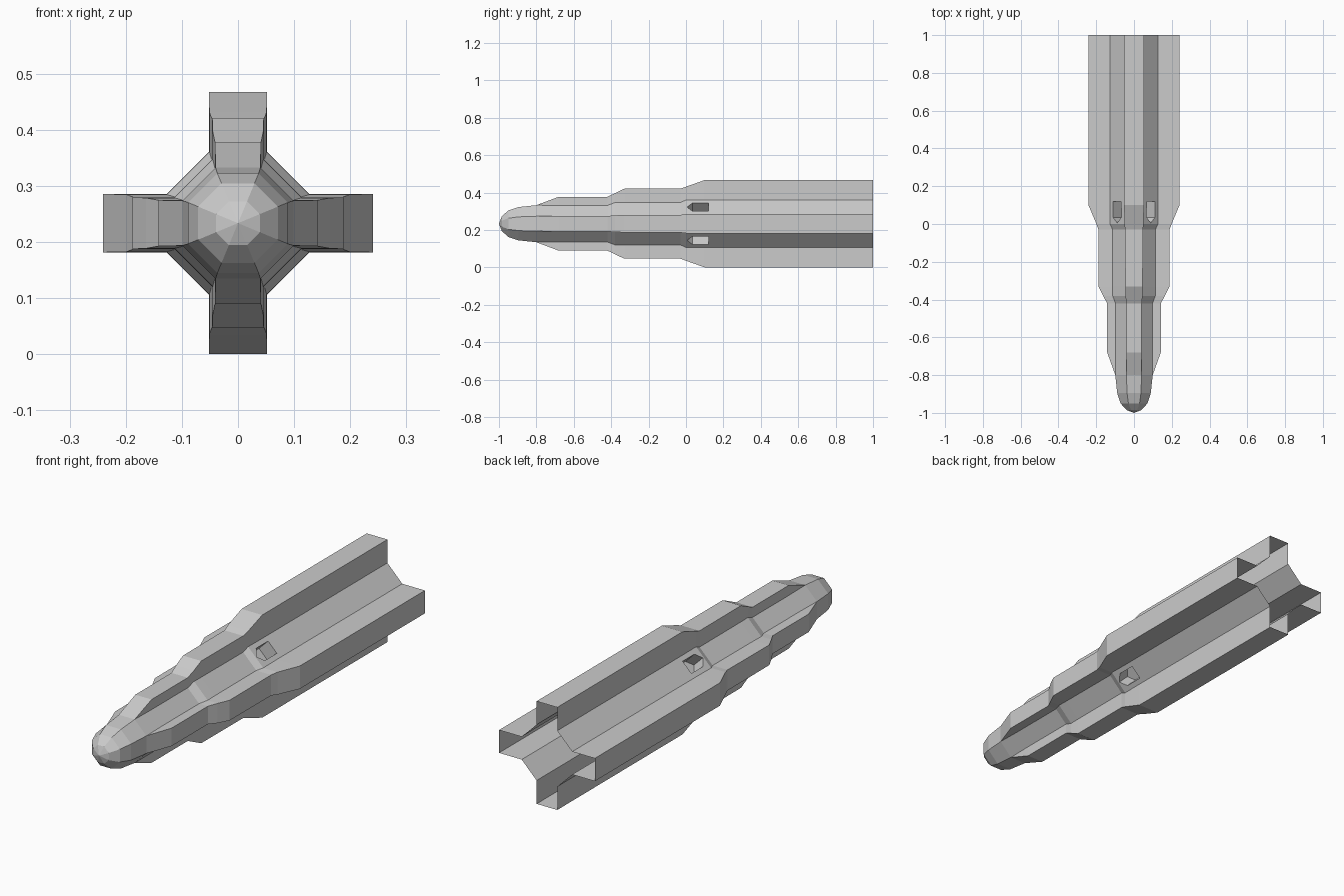
import bpy, bmesh
from math import sin, cos, pi
from mathutils import Vector

if "Cube" in bpy.data.objects:
    bpy.data.objects.remove(bpy.data.objects["Cube"])

AXIS_Z = 0.2335

# stations along the body: y, vertical arm reach, side arm reach, core half size, arm half width
STATIONS = [
    (1.00, 0.2335, 0.241, 0.127, 0.052),
    (0.10, 0.2335, 0.241, 0.127, 0.052),
    (0.00, 0.198, 0.199, 0.127, 0.051),
    (-0.03, 0.187, 0.188, 0.113, 0.047),
    (-0.33, 0.187, 0.188, 0.113, 0.046),
    (-0.38, 0.163, 0.164, 0.113, 0.045),
    (-0.42, 0.144, 0.142, 0.098, 0.041),
    (-0.68, 0.144, 0.142, 0.098, 0.041),
    (-0.80, 0.099, 0.099, 0.097, 0.040),
]
# rounded nose: y, radius
NOSE = [(-0.895, 0.089), (-0.95, 0.071), (-0.985, 0.039)]


def ring(bm, y, rz, rx, d, w):
    """Sixteen-point cross section: four arms with diagonal webs between."""
    verts = []
    for k in range(4):
        n = Vector((round(cos(k * pi / 2)), round(sin(k * pi / 2))))
        t = Vector((-n.y, n.x))
        r = rx if k % 2 == 0 else rz
        for u, v in ((d, -w), (r, -w), (r, w), (d, w)):
            p = n * u + t * v
            verts.append(bm.verts.new((p.x, y, p.y + AXIS_Z)))
    return verts


def finish(bm, name):
    bmesh.ops.recalc_face_normals(bm, faces=bm.faces)
    me = bpy.data.meshes.new(name)
    bm.to_mesh(me)
    bm.free()
    ob = bpy.data.objects.new(name, me)
    bpy.context.collection.objects.link(ob)
    return ob


def bridge(bm, a, b):
    n = len(a)
    for i in range(n):
        bm.faces.new((a[i], a[(i + 1) % n], b[(i + 1) % n], b[i]))


# body with four stepped arms and a faceted nose
bm = bmesh.new()
rings = [ring(bm, *s) for s in STATIONS]
for a, b in zip(rings, rings[1:]):
    bridge(bm, a, b)
bm.faces.new(rings[0])

# the nose continues from an octagon made of the arm tips
prev = [v for i, v in enumerate(rings[-1]) if i % 4 in (1, 2)]
last = rings[-1]
for k in range(4):
    i = 4 * k
    bm.faces.new((last[i], last[i + 1], last[i + 2], last[i + 3]))
bm.faces.new([last[i] for i in range(16) if i % 4 in (0, 3)])
bmesh.ops.delete(bm, geom=[f for f in bm.faces if all(v in last for v in f.verts)],
                 context='FACES_ONLY')
bmesh.ops.weld_verts(bm, targetmap={last[i + a]: last[i + b] for i in range(0, 16, 4)
                                    for a, b in ((0, 1), (3, 2))})
for y, r in NOSE:
    cur = [bm.verts.new((r / cos(pi / 8) * cos((k - .5) * pi / 4), y,
                         r / cos(pi / 8) * sin((k - .5) * pi / 4) + AXIS_Z)) for k in range(8)]
    bridge(bm, prev, cur)
    prev = cur
tip = bm.verts.new((0, -1, AXIS_Z))
for i in range(8):
    bm.faces.new((prev[i], prev[(i + 1) % 8], tip))
body = finish(bm, "body")

# pointed pockets sunk into the diagonal webs
bm = bmesh.new()
outline = [(0.006, 0), (0.035, 0.031), (0.12, 0.031), (0.12, -0.031), (0.035, -0.031)]
for k in range(4):
    a = pi / 4 + k * pi / 2
    n = Vector((cos(a), 0, sin(a)))
    t = Vector((-sin(a), 0, cos(a)))
    lo, hi = [[bm.verts.new(n * h + t * s + Vector((0, y, AXIS_Z))) for y, s in outline]
              for h in (0.062, 0.16)]
    bridge(bm, lo, hi)
    bm.faces.new(lo)
    bm.faces.new(hi)
cutter = finish(bm, "pocket_cutter")
cutter.hide_render = True

mod = body.modifiers.new("pockets", 'BOOLEAN')
mod.object = cutter
mod.operation = 'DIFFERENCE'
mod.solver = 'EXACT'
bpy.context.view_layer.objects.active = body
bpy.ops.object.modifier_apply(modifier=mod.name)
bpy.data.objects.remove(cutter)

# open the rear end
bm = bmesh.new()
bm.from_mesh(body.data)
bmesh.ops.delete(bm, geom=[f for f in bm.faces if all(v.co.y > 0.999 for v in f.verts)],
                 context='FACES_ONLY')
bm.to_mesh(body.data)
bm.free()
